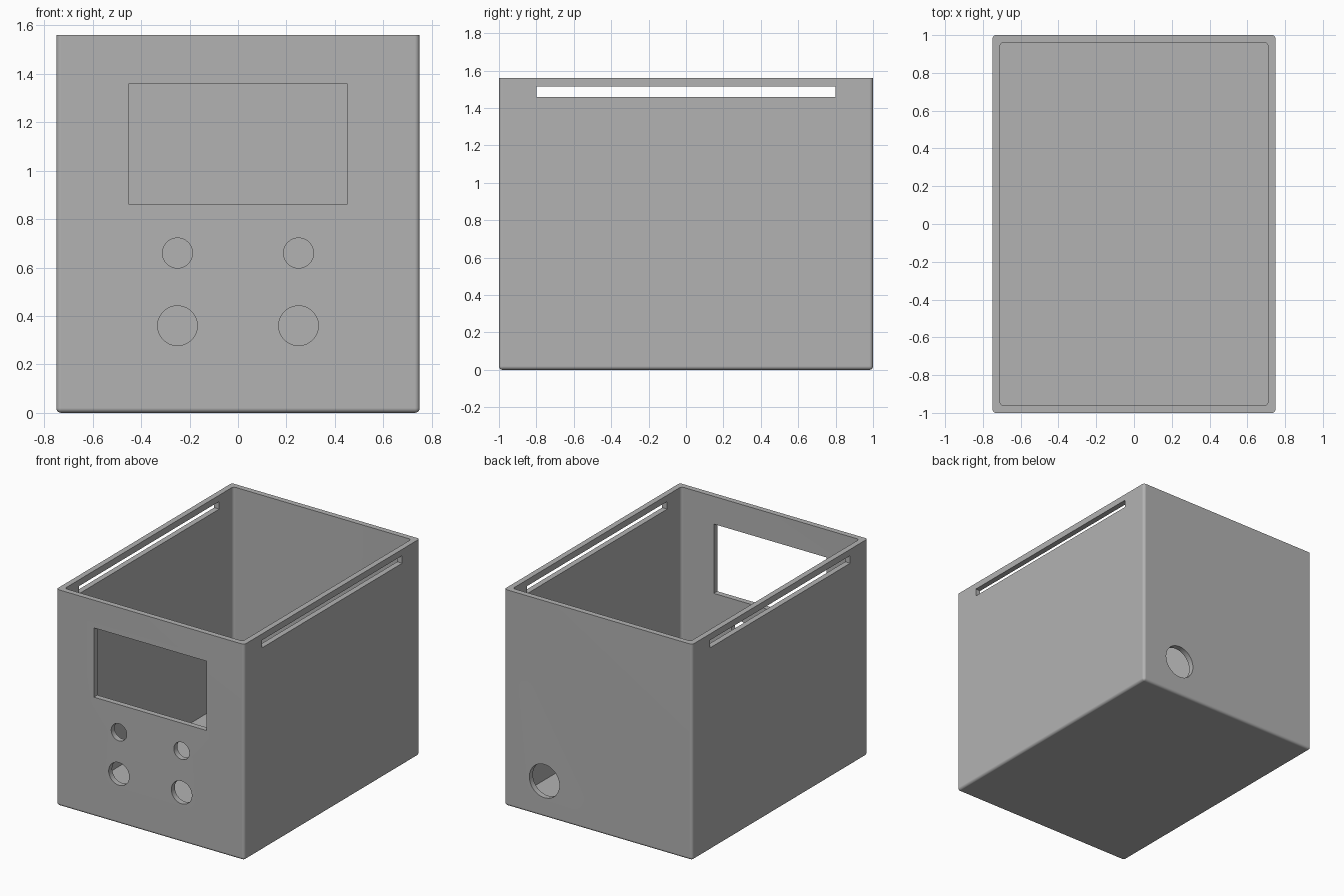
import bpy, bmesh, math
from mathutils import Matrix, Vector

old = bpy.data.objects.get("Cube")
if old:
    bpy.data.objects.remove(old, do_unlink=True)

W, D, H = 1.5, 2.0, 1.56      # outer size
WALL, ROUND = 0.04, 0.02      # wall thickness and edge radius

grey = bpy.data.materials.new("plain grey")
grey.use_nodes = True
colour = (0.45, 0.45, 0.45, 1)
grey.diffuse_color = colour
grey.node_tree.nodes["Principled BSDF"].inputs["Base Color"].default_value = colour


def add_object(name, bm):
    bmesh.ops.recalc_face_normals(bm, faces=bm.faces)
    mesh = bpy.data.meshes.new(name)
    bm.to_mesh(mesh)
    bm.free()
    mesh.materials.append(grey)
    obj = bpy.data.objects.new(name, mesh)
    bpy.context.collection.objects.link(obj)
    return obj


def block(name, size, centre, rounded=None):
    """Box whose edges are rounded where rounded(edge) is true."""
    bm = bmesh.new()
    bmesh.ops.create_cube(bm, size=1, matrix=Matrix.Translation(centre)
                          @ Matrix.Diagonal((*size, 1)))
    if rounded:
        edges = [e for e in bm.edges if rounded(e)]
        bmesh.ops.bevel(bm, geom=edges, offset=ROUND, segments=5,
                        profile=0.5, affect='EDGES')
    return add_object(name, bm)


def drill(name, x, y, z, radius):
    """Round cutter running front to back through one wall."""
    bm = bmesh.new()
    bmesh.ops.create_cone(bm, cap_ends=True, segments=48, radius1=radius,
                          radius2=radius, depth=0.2,
                          matrix=Matrix.Translation((x, y, z))
                          @ Matrix.Rotation(math.pi / 2, 4, 'X'))
    return add_object(name, bm)


def is_upright(e):
    return abs(e.verts[0].co.z - e.verts[1].co.z) > 0.1


# Outer shell: upright and bottom edges rounded, rim left sharp
case = block("open_case", (W, D, H), Vector((0, 0, H / 2)),
             lambda e: min(v.co.z for v in e.verts) < 0.1)

# Cavity, open at the top
cutters = [block("cavity_cutter", (W - 2 * WALL, D - 2 * WALL, H),
                 Vector((0, 0, WALL + H / 2)), is_upright)]

# Display window in the front wall
cutters.append(block("window_cutter", (0.9, 0.2, 0.5), Vector((0, -D / 2, 1.11))))

# Long slots near the rim and two rows of control holes
for side, label in ((-1, "right"), (1, "left")):
    cutters.append(block(label + "_slot_cutter", (0.2, 1.6, 0.055),
                         Vector((side * W / 2, 0, 1.487))))
    for row, z, r in (("upper", 0.66, 0.062), ("lower", 0.36, 0.082)):
        cutters.append(drill(f"{label}_{row}_hole_cutter",
                             side * 0.25, -D / 2, z, r))

# Cable hole low in the back wall
cutters.append(drill("cable_hole_cutter", 0.43, D / 2, 0.26, 0.12))

for cutter in cutters:
    cut = case.modifiers.new(cutter.name, 'BOOLEAN')
    cut.operation = 'DIFFERENCE'
    cut.solver = 'EXACT'
    cut.object = cutter

# Apply the cuts, then remove the cutters
bpy.context.view_layer.objects.active = case
for obj in bpy.context.selected_objects:
    obj.select_set(False)
case.select_set(True)
for cutter in cutters:
    bpy.ops.object.modifier_apply(modifier=cutter.name)
    bpy.data.objects.remove(cutter, do_unlink=True)

bpy.ops.object.shade_smooth_by_angle(angle=math.radians(30))
weighted = case.modifiers.new("flat_wall_normals", 'WEIGHTED_NORMAL')
weighted.keep_sharp = True
